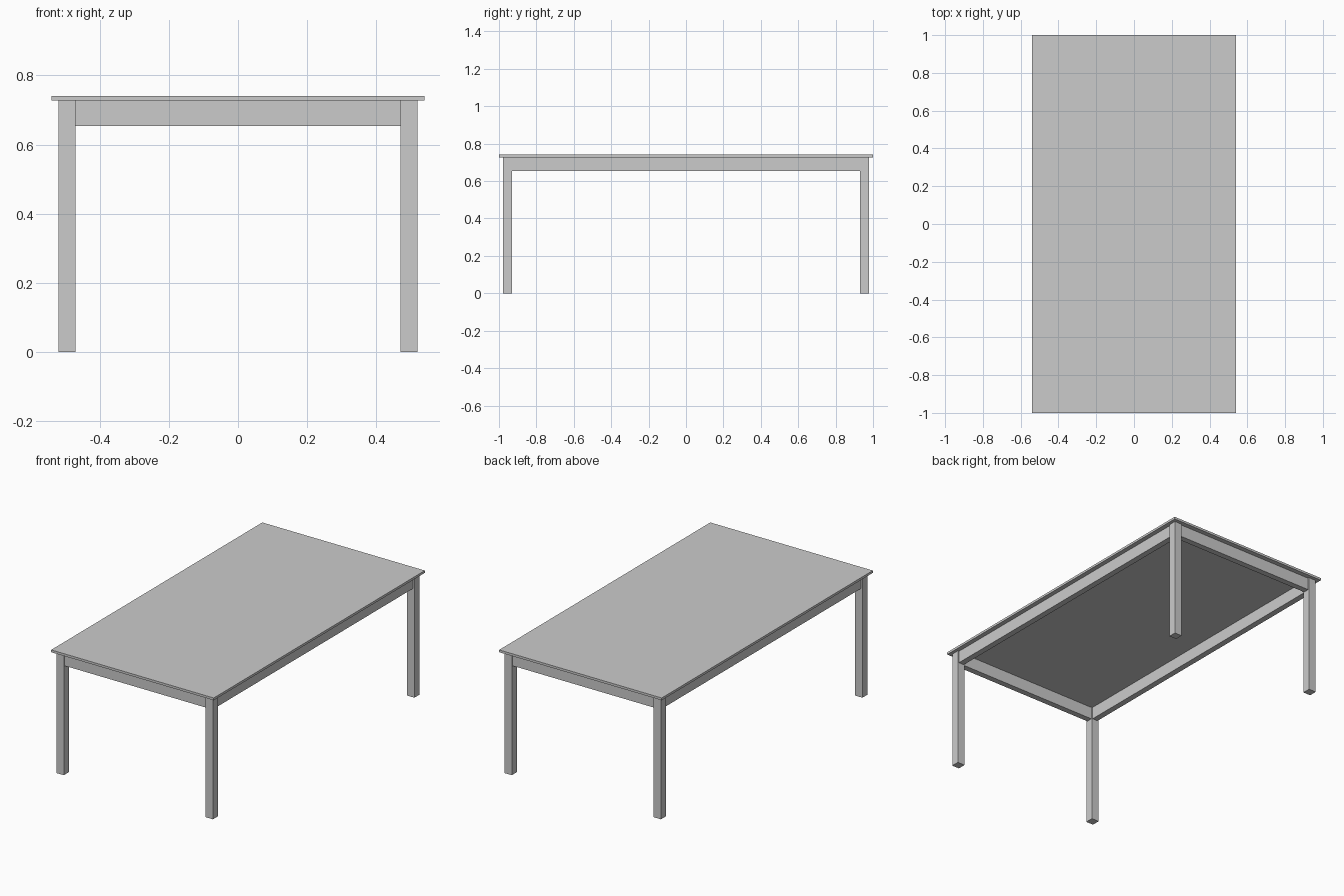
import bpy

if "Cube" in bpy.data.objects:
    bpy.data.objects.remove(bpy.data.objects["Cube"])


def box(name, x0, x1, y0, y1, z0, z1):
    bpy.ops.mesh.primitive_cube_add(size=1, location=((x0 + x1) / 2, (y0 + y1) / 2, (z0 + z1) / 2))
    ob = bpy.context.object
    ob.name = name
    ob.scale = (x1 - x0, y1 - y0, z1 - z0)
    bpy.ops.object.transform_apply(location=True, rotation=False, scale=True)
    return ob


def mirror(ob, x=False, y=False):
    m = ob.modifiers.new("Mirror", 'MIRROR')
    m.use_axis = (x, y, False)
    m.use_mirror_merge = False


TOP_X, TOP_Y, TOP_Z = 0.539, 1.0, 0.741
UNDER_Z, RAIL_Z = 0.727, 0.653
LEG_X, LEG_Y, LEG_W = 0.519, 0.979, 0.049
RECESS, RAIL_T = 0.008, 0.036

# Thin table top
box("table_top", -TOP_X, TOP_X, -TOP_Y, TOP_Y, UNDER_Z, TOP_Z)

# Four square legs
legs = box("legs", LEG_X - LEG_W, LEG_X, LEG_Y - LEG_W, LEG_Y, 0, UNDER_Z)
mirror(legs, x=True, y=True)

# Apron rails between the legs, set slightly back from the leg faces
ix, iy = LEG_X - LEG_W, LEG_Y - LEG_W
end_aprons = box("end_aprons", -ix, ix, LEG_Y - RECESS - RAIL_T, LEG_Y - RECESS, RAIL_Z, UNDER_Z)
mirror(end_aprons, y=True)
side_aprons = box("side_aprons", LEG_X - RECESS - RAIL_T, LEG_X - RECESS, -iy, iy, RAIL_Z, UNDER_Z)
mirror(side_aprons, x=True)
